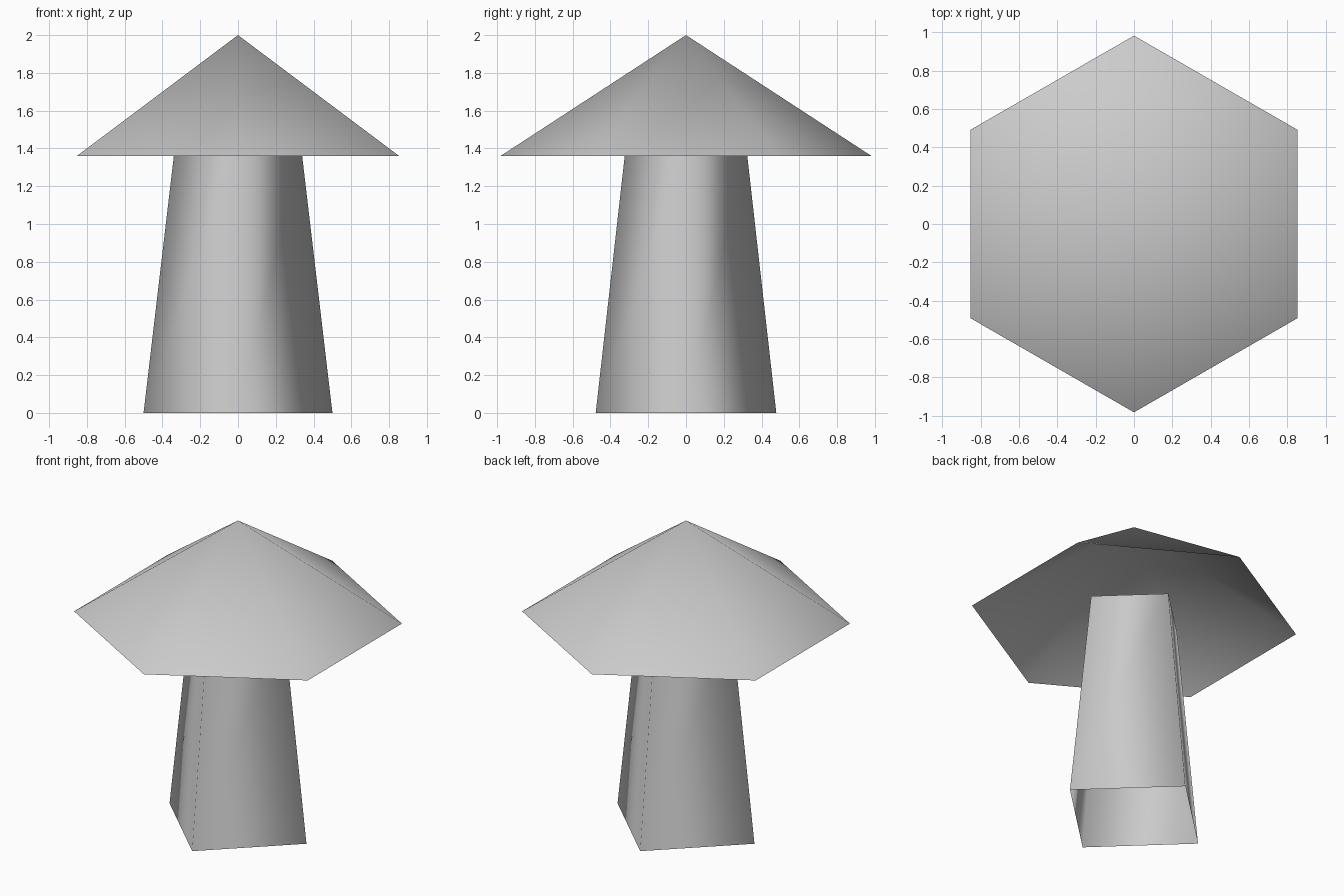
import bpy
import math

cube = bpy.data.objects.get("Cube")
if cube:
    bpy.data.objects.remove(cube, do_unlink=True)

# Single plain grey
grey = bpy.data.materials.new("light_grey")
grey.use_nodes = True
colour = (0.6, 0.6, 0.6, 1.0)
grey.diffuse_color = colour
grey.node_tree.nodes["Principled BSDF"].inputs["Base Color"].default_value = colour


def ring(sides, rx, ry, z, start):
    """Points of a polygon, counterclockwise from the start angle."""
    angles = [start + math.tau * i / sides for i in range(sides)]
    return [(rx * math.cos(a), ry * math.sin(a), z) for a in angles]


def smooth_part(name, verts, faces):
    mesh = bpy.data.meshes.new(name)
    mesh.from_pydata(verts, [], faces)
    mesh.materials.append(grey)
    mesh.shade_smooth()
    mesh.update()
    part = bpy.data.objects.new(name, mesh)
    bpy.context.collection.objects.link(part)
    return part


# Stem: open, tapered, four-sided tube with its corners on the axes
N = 4
bottom = ring(N, 0.5, 0.478, 0.0, 0.0)
top = ring(N, 0.335, 0.32, 1.4, 0.0)
walls = [(i, (i + 1) % N, N + (i + 1) % N, N + i) for i in range(N)]
smooth_part("stem", bottom + top, walls)

# Cap: hollow six-sided cone with a corner to the front
M = 6
rim = ring(M, 0.985, 0.982, 1.36, math.pi / 2)
slopes = [(i, (i + 1) % M, M) for i in range(M)]
smooth_part("cap", rim + [(0, 0, 2.0)], slopes)
